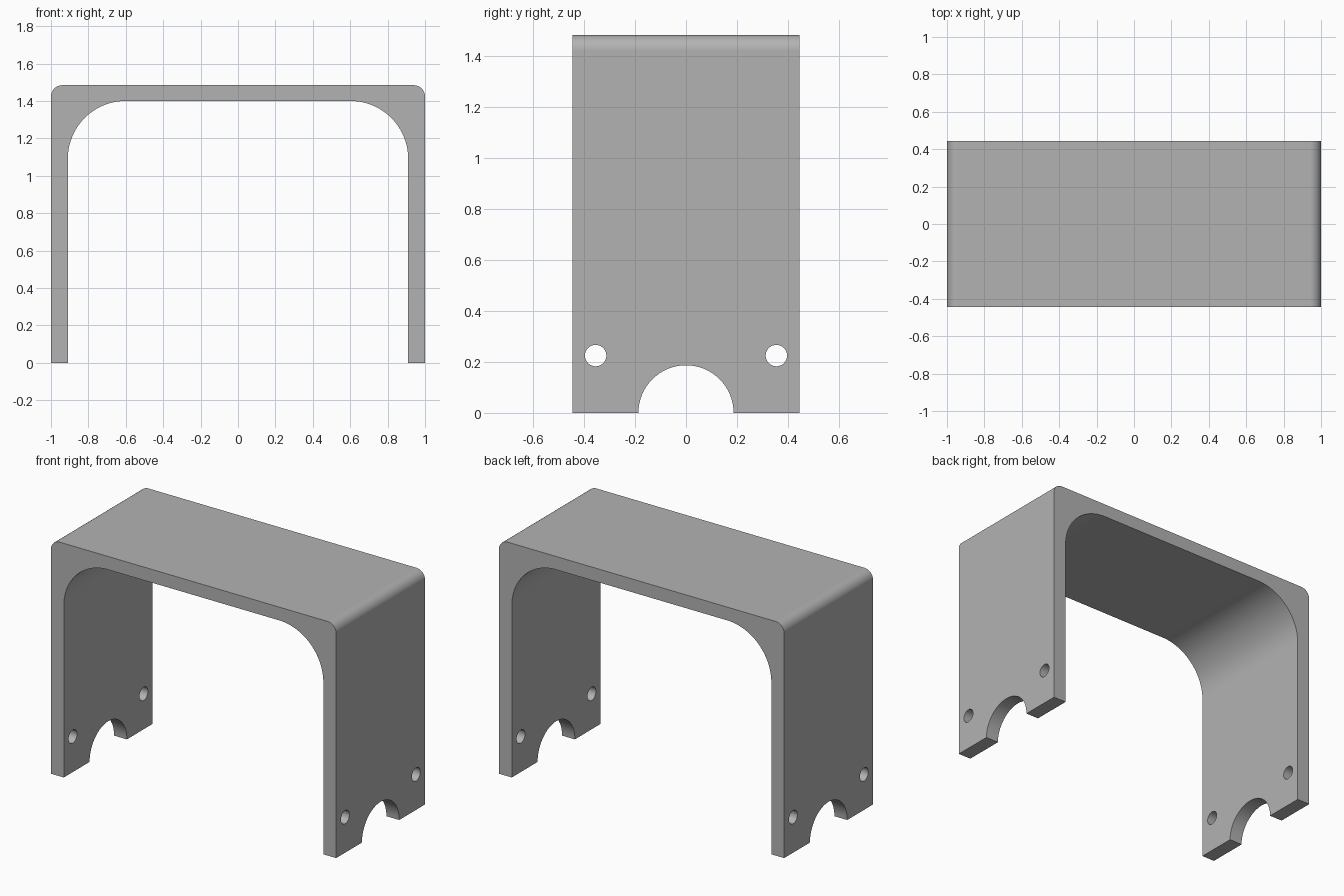
import bpy
import bmesh
from math import cos, sin, pi

cube = bpy.data.objects.get("Cube")
if cube:
    bpy.data.objects.remove(cube)

HEIGHT, DEPTH = 1.484, 0.89
INNER_X, INNER_Z = 0.91, 1.40
OUTER_R, INNER_R = 0.06, 0.31

grey = bpy.data.materials.new("plain grey")
grey.use_nodes = True
colour = (0.45, 0.45, 0.45, 1)
grey.diffuse_color = colour
grey.node_tree.nodes["Principled BSDF"].inputs["Base Color"].default_value = colour


def arch(half_width, top, radius, steps):
    """Points from the right foot, over two rounded corners, to the left foot."""
    corner = [(half_width - radius + radius * cos(i * pi / 2 / steps),
               top - radius + radius * sin(i * pi / 2 / steps))
              for i in range(steps + 1)]
    half = [(half_width, 0)] + corner
    return half + [(-x, z) for x, z in reversed(half)]


def cross_cylinder(name, radius, y, z):
    """Hidden cutter running through both legs along x."""
    bpy.ops.mesh.primitive_cylinder_add(vertices=64, radius=radius, depth=3,
                                        location=(0, y, z), rotation=(0, pi / 2, 0))
    obj = bpy.context.object
    obj.name = name
    obj.data.materials.append(grey)
    obj.hide_render = True
    obj.display_type = 'WIRE'
    return obj


# Bracket: arch-shaped profile extruded front to back
bm = bmesh.new()
profile = arch(1, HEIGHT, OUTER_R, 12) + arch(INNER_X, INNER_Z, INNER_R, 24)[::-1]
face = bm.faces.new([bm.verts.new((x, -DEPTH / 2, z)) for x, z in profile])
result = bmesh.ops.extrude_face_region(bm, geom=[face], use_keep_orig=True)
moved = [v for v in result["geom"] if isinstance(v, bmesh.types.BMVert)]
bmesh.ops.translate(bm, verts=moved, vec=(0, DEPTH, 0))
bmesh.ops.recalc_face_normals(bm, faces=bm.faces)
mesh = bpy.data.meshes.new("bracket")
bm.to_mesh(mesh)
bm.free()
mesh.materials.append(grey)
bracket = bpy.data.objects.new("bracket", mesh)
bpy.context.collection.objects.link(bracket)

# Screw holes and semicircular foot notch through both legs
cutters = [cross_cylinder("foot_notch_cutter", 0.187, 0, 0),
           cross_cylinder("front_hole_cutter", 0.042, -0.355, 0.225),
           cross_cylinder("back_hole_cutter", 0.042, 0.355, 0.225)]
bpy.ops.object.select_all(action='DESELECT')
bracket.select_set(True)
bpy.context.view_layer.objects.active = bracket
for cutter in cutters:
    mod = bracket.modifiers.new(cutter.name, 'BOOLEAN')
    mod.object = cutter
    mod.solver = 'EXACT'
    bpy.ops.object.modifier_apply(modifier=mod.name)
    bpy.data.objects.remove(cutter)

# Smooth the rounded corners while keeping flat faces flat
bpy.ops.object.shade_smooth_by_angle(angle=pi / 6)
weighted = bracket.modifiers.new("weighted_normals", 'WEIGHTED_NORMAL')
weighted.keep_sharp = True
